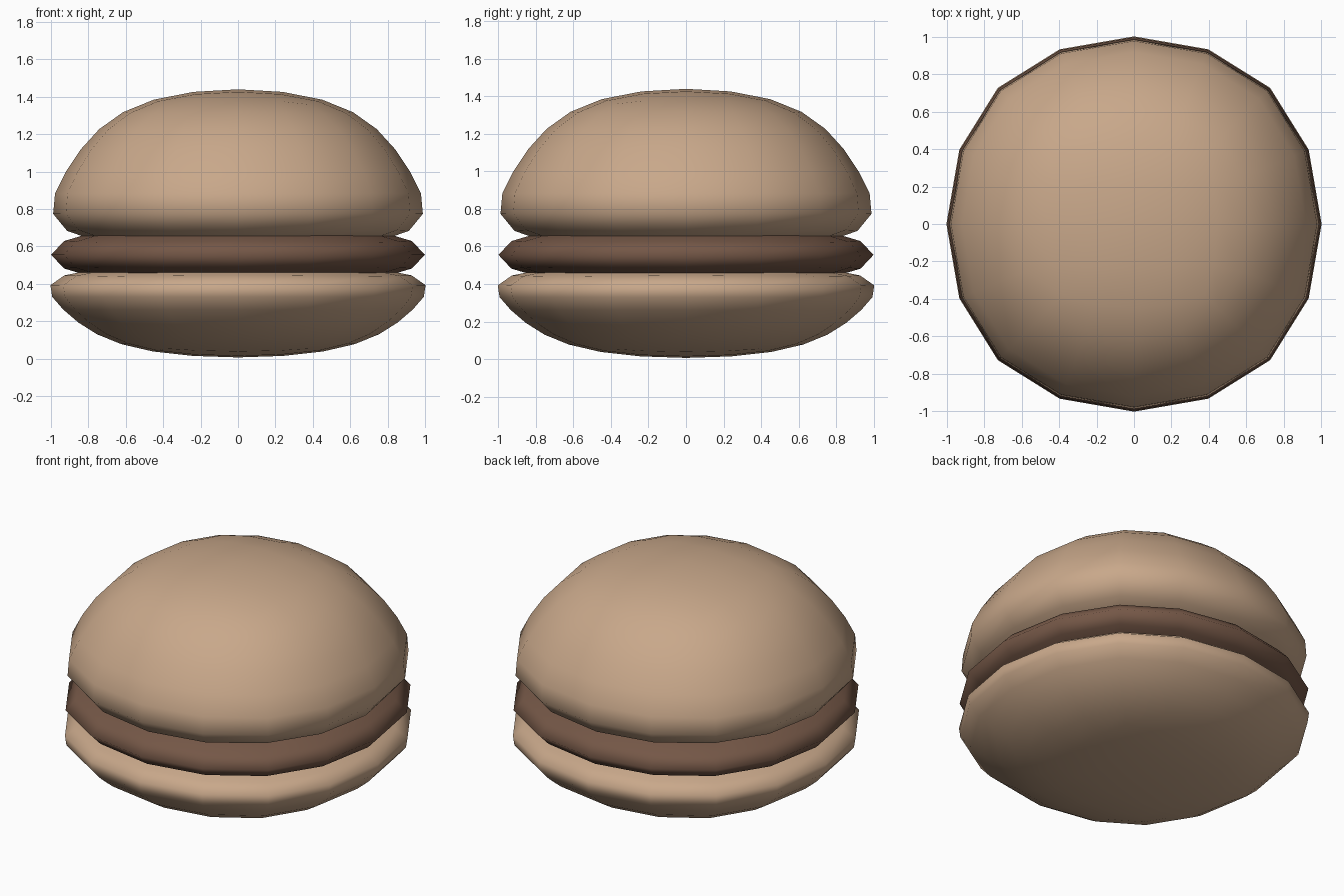
import bpy
import bmesh

if "Cube" in bpy.data.objects:
    bpy.data.objects.remove(bpy.data.objects["Cube"])


def material(name, rgb):
    m = bpy.data.materials.new(name)
    m.diffuse_color = (*rgb, 1.0)
    m.use_nodes = True
    m.node_tree.nodes["Principled BSDF"].inputs["Base Color"].default_value = m.diffuse_color
    return m


def rounded_stack(name, rings, mat):
    """Square cage rings (half size, z) from bottom to top, rounded by subdivision."""
    bm = bmesh.new()
    loops = [[bm.verts.new((sx * s, sy * s, z))
              for sx, sy in ((-1, -1), (1, -1), (1, 1), (-1, 1))]
             for s, z in rings]
    bm.faces.new(loops[0][::-1])
    bm.faces.new(loops[-1])
    for lo, hi in zip(loops, loops[1:]):
        for i in range(4):
            j = (i + 1) % 4
            bm.faces.new((lo[i], lo[j], hi[j], hi[i]))
    for f in bm.faces:
        f.smooth = True
    mesh = bpy.data.meshes.new(name)
    bm.to_mesh(mesh)
    bm.free()
    mesh.materials.append(mat)
    obj = bpy.data.objects.new(name, mesh)
    bpy.context.collection.objects.link(obj)
    sub = obj.modifiers.new("Round", 'SUBSURF')
    sub.levels = sub.render_levels = 2
    return obj


bread = material("bread tan", (0.58, 0.39, 0.255))
meat = material("meat brown", (0.175, 0.095, 0.062))

# Top bun: wide base narrowing to a domed crown
crown = [(1.24, 0.522), (1.04, 1.0), (0.62, 1.478)]
rounded_stack("top_bun", crown, bread)

# Bottom bun: the same shape, flipped and flattened
heel = [(s * 1.015, (1.44 - z) * 0.58 + 0.006) for s, z in reversed(crown)]
rounded_stack("bottom_bun", heel, bread)

# Patty between the buns
rounded_stack("patty", [(1.19, 0.555 - 0.22), (1.19, 0.555 + 0.22)], meat)
